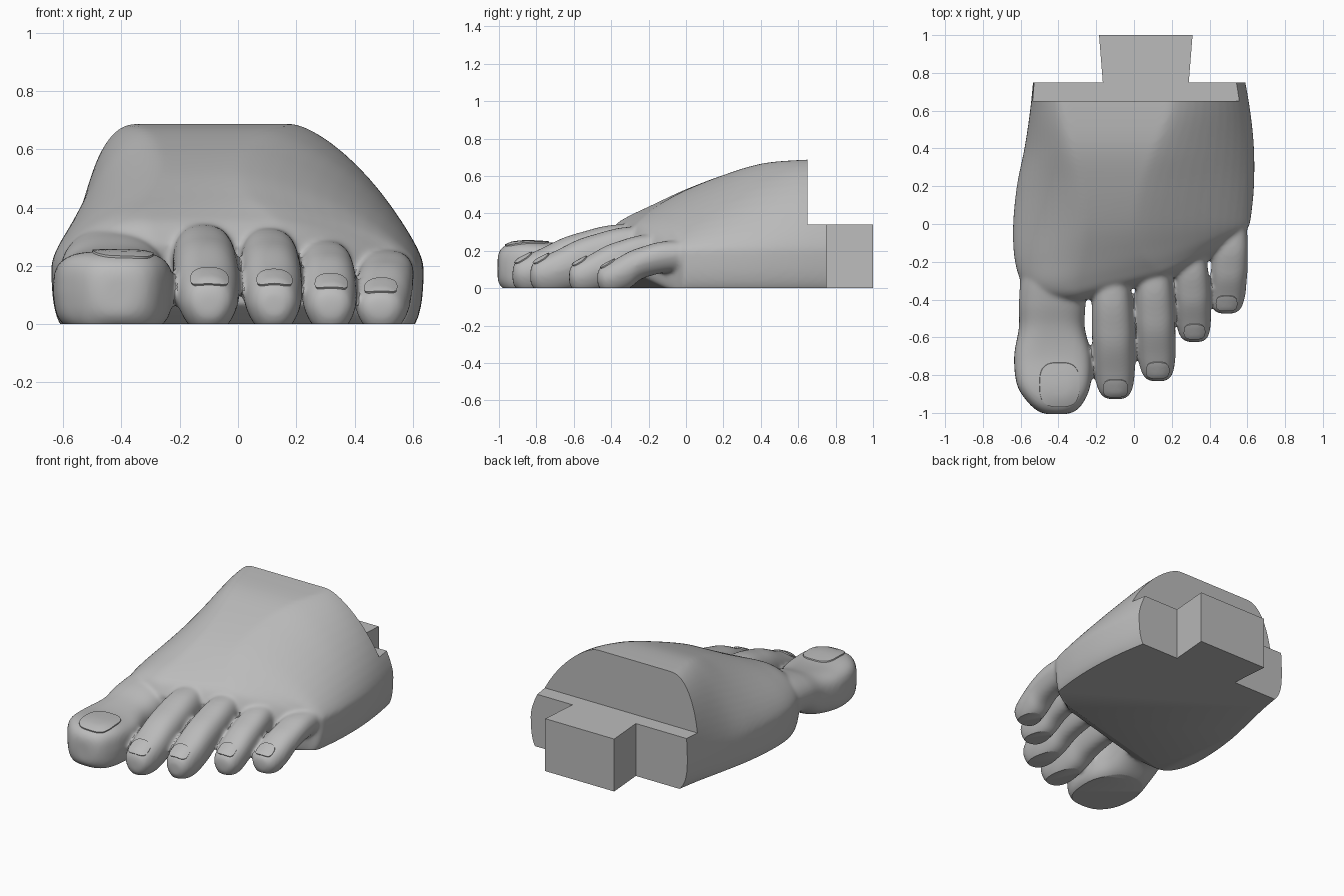
import bpy, bmesh
from math import sin, cos, pi
from mathutils import Vector
from mathutils.bvhtree import BVHTree

cube = bpy.data.objects.get("Cube")
if cube:
    bpy.data.objects.remove(cube)

grey = bpy.data.materials.new("plain grey")
grey.use_nodes = True
grey.diffuse_color = (0.5, 0.5, 0.5, 1)
grey.node_tree.nodes["Principled BSDF"].inputs["Base Color"].default_value = (0.5, 0.5, 0.5, 1)


def make_object(name, bm):
    bmesh.ops.recalc_face_normals(bm, faces=bm.faces)
    mesh = bpy.data.meshes.new(name)
    bm.to_mesh(mesh)
    bm.free()
    mesh.materials.append(grey)
    obj = bpy.data.objects.new(name, mesh)
    bpy.context.collection.objects.link(obj)
    return obj


def activate(obj):
    bpy.ops.object.select_all(action='DESELECT')
    obj.select_set(True)
    bpy.context.view_layer.objects.active = obj


def refine(rows, steps=6):
    """Smooth spline through rows of section measurements."""
    out = []
    for i in range(len(rows) - 1):
        quad = [rows[max(i - 1, 0)], rows[i], rows[i + 1], rows[min(i + 2, len(rows) - 1)]]
        for k in range(steps):
            t = k / steps
            out.append([b + 0.5 * t * (c - a + t * (2*a - 5*b + 4*c - d + t * (3*(b - c) + d - a)))
                        for a, b, c, d in zip(*quad)])
    return out + [list(rows[-1])]


def loft(bm, rings):
    loops = [[bm.verts.new(p) for p in ring] for ring in rings]
    for a, b in zip(loops, loops[1:]):
        for i in range(len(a)):
            j = (i + 1) % len(a)
            bm.faces.new((a[i], a[j], b[j], b[i]))
    bm.faces.new(loops[0])
    bm.faces.new(loops[-1])


def power(v, n):
    return abs(v) ** (2 / n) * (1 if v >= 0 else -1)


def corner(x0, x1, z0, z1, n, count=14):
    """Rounded quarter from (x0, z1) out to (x1, z0)."""
    return [(x0 + (x1 - x0) * power(sin(a), n), z0 + (z1 - z0) * power(cos(a), n))
            for a in (pi / 2 * k / count for k in range(count + 1))]


def body_ring(y, slant, h, tl, tr, xl, xr, bottom, bulge, inset):
    mid = min(0.2, 0.55 * h)
    pts = corner(tr, xr, mid, h, 1.45)
    pts += corner(xr - 0.08, xr, mid, bottom, 2.6)[-2::-1]
    pts += corner(xl + inset, xl, mid, bottom, 2.6)
    pts += corner(tl, xl, mid, h, bulge)[-2::-1]
    # The front edge slants and bows around the ball of the foot
    return [Vector((x, y + slant * (x + 0.8 * x * x), z)) for x, z in pts]


def toe_ring(y, x, top, bottom, half, n, taper):
    ring = []
    for k in range(40):
        a = 2 * pi * k / 40
        s = power(sin(a), n)
        w = half * (1 + taper * min(s, 0))
        ring.append(Vector((x + w * power(cos(a), n), y, (top + bottom + s * (top - bottom)) / 2)))
    return ring


# Foot body: y, slant, height, top left, top right, left, right, bottom, left bulge, sole inset
foot_bm = bmesh.new()
body = [
    (0.80, 0, 0.69, -0.36, 0.18, -0.53, 0.58, -0.03, 2.2, 0.16),
    (0.60, 0, 0.685, -0.35, 0.18, -0.55, 0.615, -0.03, 2.0, 0.12),
    (0.40, 0, 0.665, -0.31, 0.10, -0.58, 0.635, -0.03, 1.7, 0.08),
    (0.20, 0, 0.605, -0.27, 0.03, -0.62, 0.635, -0.03, 1.55, 0.08),
    (0.00, 0.05, 0.525, -0.25, 0.00, -0.64, 0.62, -0.03, 1.55, 0.08),
    (-0.15, 0.15, 0.445, -0.27, 0.03, -0.63, 0.605, -0.03, 1.65, 0.08),
    (-0.25, 0.25, 0.385, -0.30, 0.10, -0.585, 0.56, -0.01, 1.8, 0.08),
    (-0.31, 0.28, 0.34, -0.30, 0.14, -0.50, 0.46, 0.03, 1.8, 0.08),
    (-0.35, 0.28, 0.27, -0.28, 0.14, -0.38, 0.37, 0.07, 1.8, 0.08)]
loft(foot_bm, [body_ring(*row) for row in refine(body)])

# Big toe: y, x, top, bottom, half width, squareness
big = [
    (-0.12, -0.42, 0.33, 0.08, 0.15, 2), (-0.28, -0.43, 0.335, 0.06, 0.17, 2.1),
    (-0.42, -0.433, 0.305, 0.05, 0.177, 2.3), (-0.55, -0.435, 0.265, -0.01, 0.175, 2.8),
    (-0.70, -0.43, 0.245, -0.03, 0.205, 3.6), (-0.85, -0.425, 0.25, -0.03, 0.195, 3.8),
    (-0.94, -0.415, 0.24, -0.025, 0.15, 3.6), (-0.99, -0.41, 0.21, 0.01, 0.10, 3),
    (-1.007, -0.41, 0.17, 0.04, 0.05, 2.5)]
loft(foot_bm, [toe_ring(*row, 0.06) for row in refine(big)])

# Small toes share one shape: distance along, top factor, bottom, width factor
shape = [(0, 0.86, 0.1, 0.8), (0.28, 0.845, 0.08, 0.95), (0.5, 0.75, 0.05, 1),
         (0.64, 0.67, 0.0, 1), (0.8, 0.53, -0.03, 0.97), (0.92, 0.43, -0.03, 0.85),
         (0.985, 0.36, 0.0, 0.64), (1.01, 0.26, 0.03, 0.35)]
# base x, base y, tip x, tip y, height, half width
toes = [(-0.125, -0.20, -0.098, -0.92, 0.40, 0.112), (0.10, -0.15, 0.125, -0.825, 0.385, 0.104),
        (0.295, -0.10, 0.32, -0.62, 0.335, 0.096), (0.52, 0.0, 0.49, -0.47, 0.295, 0.097)]
for bx, by, tx, ty, height, half in toes:
    rows = [(by + (ty - by) * t, bx + (tx - bx) * t, height * top, low, half * w)
            for t, top, low, w in shape]
    loft(foot_bm, [toe_ring(*row, 2.5, 0.25) for row in refine(rows)])
foot = make_object("foot", foot_bm)

# Cutter for the flat sole and the stepped heel end
bm = bmesh.new()
step = [(-1.2, 0), (0.75, 0), (0.75, 0.34), (0.65, 0.34), (0.65, 1), (1.5, 1), (1.5, -0.5), (-1.2, -0.5)]
loft(bm, [[Vector((x, y, z)) for y, z in step] for x in (-1, 1)])
cutter = make_object("end_cutter", bm)
cutter.hide_render = True

# Blend the parts into one skin, then cut
activate(foot)
mod = foot.modifiers.new("blend", 'REMESH')
mod.mode = 'VOXEL'
mod.voxel_size = 0.01
mod = foot.modifiers.new("soften", 'SMOOTH')
mod.factor = 0.5
mod.iterations = 16
mod = foot.modifiers.new("trim", 'BOOLEAN')
mod.operation = 'DIFFERENCE'
mod.solver = 'EXACT'
mod.object = cutter
for name in ("blend", "soften", "trim"):
    bpy.ops.object.modifier_apply(modifier=name)
bpy.data.objects.remove(cutter)
bpy.ops.object.shade_smooth_by_angle(angle=0.6)

# Dovetail tab behind the heel
bm = bmesh.new()
tab = [(-0.165, 0.75), (0.29, 0.75), (0.31, 1.0), (-0.185, 1.0)]
loft(bm, [[Vector((x, y, z)) for x, y in tab] for z in (0, 0.34)])
make_object("dovetail_tab", bm)

# Nails: thin rounded plates laid on the toes
tree = BVHTree.FromObject(foot, bpy.context.evaluated_depsgraph_get())


def nail(name, x, y, half_x, half_y):
    bm = bmesh.new()
    rings = []
    for r, lift in ((0.1, 0.008), (0.4, 0.008), (0.7, 0.008), (0.96, 0.007), (1, -0.008)):
        ring = []
        for k in range(40):
            a = 2 * pi * k / 40
            px, py = x + half_x * r * power(cos(a), 3), y + half_y * r * power(sin(a), 3)
            hit, normal = tree.ray_cast(Vector((px, py, 1)), Vector((0, 0, -1)))[:2]
            if hit is None:
                hit, normal = tree.find_nearest(Vector((px, py, 0.12)))[:2]
            ring.append(hit + normal * lift)
        rings.append(ring)
    loft(bm, rings)
    obj = make_object(name, bm)
    activate(obj)
    bpy.ops.object.shade_smooth_by_angle(angle=0.6)


nail("big_toe_nail", -0.395, -0.85, 0.108, 0.12)
for name, (bx, by, tx, ty, height, half) in zip(("second", "third", "fourth", "little"), toes):
    nail(name + "_toe_nail", tx, ty + 0.052, half * 0.58, half * 0.42)
